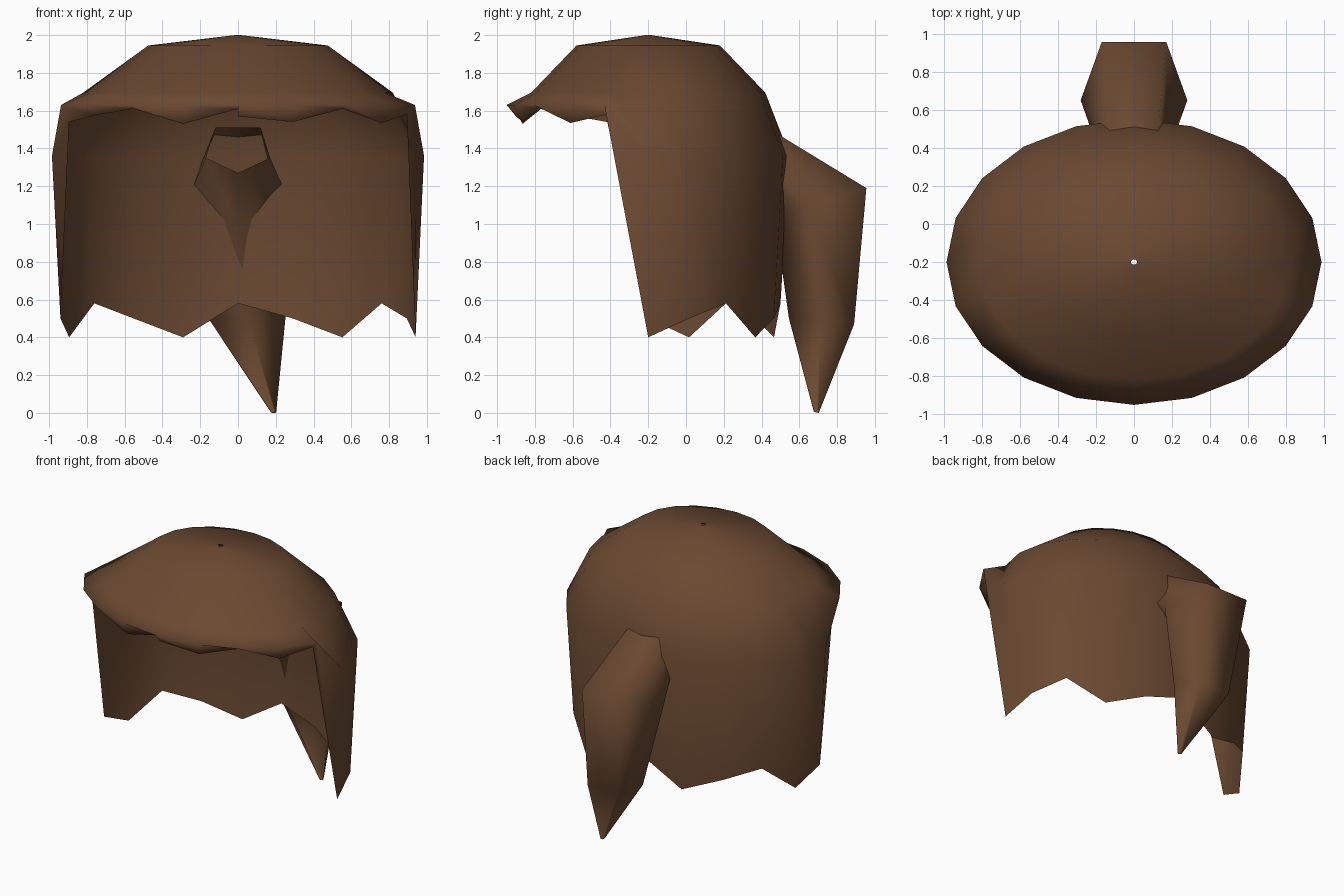
import bpy, bmesh, math

if "Cube" in bpy.data.objects:
    bpy.data.objects.remove(bpy.data.objects["Cube"])

brown = bpy.data.materials.new("brown hair")
brown.diffuse_color = (0.145, 0.067, 0.031, 1)
brown.use_nodes = True
brown.node_tree.nodes["Principled BSDF"].inputs["Base Color"].default_value = brown.diffuse_color


def skin(name, rows, closed=False, cap_end=False):
    """Join rows of points into one smooth open surface."""
    bm = bmesh.new()
    grid = [[bm.verts.new(p) for p in row] for row in rows]
    n = len(rows[0])
    for a, b in zip(grid, grid[1:]):
        for i in range(n if closed else n - 1):
            j = (i + 1) % n
            bm.faces.new((a[i], b[i], b[j], a[j]))
    if cap_end:
        bm.faces.new(grid[-1])
    bmesh.ops.remove_doubles(bm, verts=bm.verts, dist=0.0005)
    for f in bm.faces:
        f.smooth = True
    me = bpy.data.meshes.new(name)
    bm.to_mesh(me)
    bm.free()
    me.materials.append(brown)
    ob = bpy.data.objects.new(name, me)
    bpy.context.collection.objects.link(ob)
    return ob


# Hair shell: elliptical rings from crown to jagged hem, starting at the front
SIDES = 20
HEM = [1.57, 1.54, 1.61, 1.535, 1.58,
       0.4, 0.5, 0.58, 0.4, 0.5, 0.58, 0.4, 0.5, 0.58, 0.4, 0.5,
       1.54, 1.575, 1.61, 1.53, 1.61]


def is_fringe(i):
    return HEM[i] > 1


def ring(rx, ry, height):
    pts = []
    for i in range(SIDES + 1):
        a = math.radians(-90 + i * 360 / SIDES)
        pts.append((rx * math.cos(a), -0.2 + ry * math.sin(a), height(i)))
    return pts


skin("hair_shell", [
    ring(0.016, 0.014, lambda i: 2.0),
    ring(0.475, 0.38, lambda i: 1.945),
    ring(0.82, 0.62, lambda i: 1.695),
    ring(0.985, 0.75, lambda i: 1.63 if is_fringe(i) else 1.36),
    ring(0.94, 0.70, lambda i: HEM[i]),
])


# Ponytail: five-sided tapering tube, tip swept to one side
def pentagon(cx, back, side, front):
    """back and side are (half width, y, z); front is (y, z)."""
    return [(cx + back[0], *back[1:]), (cx - back[0], *back[1:]),
            (cx - side[0], *side[1:]), (cx, *front),
            (cx + side[0], *side[1:])]


skin("ponytail", [
    pentagon(0, (0.12, 0.43, 1.51), (0.17, 0.34, 1.35), (0.28, 1.27)),
    pentagon(0, (0.17, 0.955, 1.19), (0.28, 0.65, 1.1), (0.475, 1.0)),
    pentagon(0.05, (0.12, 0.89, 0.47), (0.2, 0.71, 0.49), (0.545, 0.5)),
    pentagon(0.188, (0.009, 0.703, 0), (0.014, 0.69, 0.003), (0.677, 0.005)),
], closed=True, cap_end=True)
